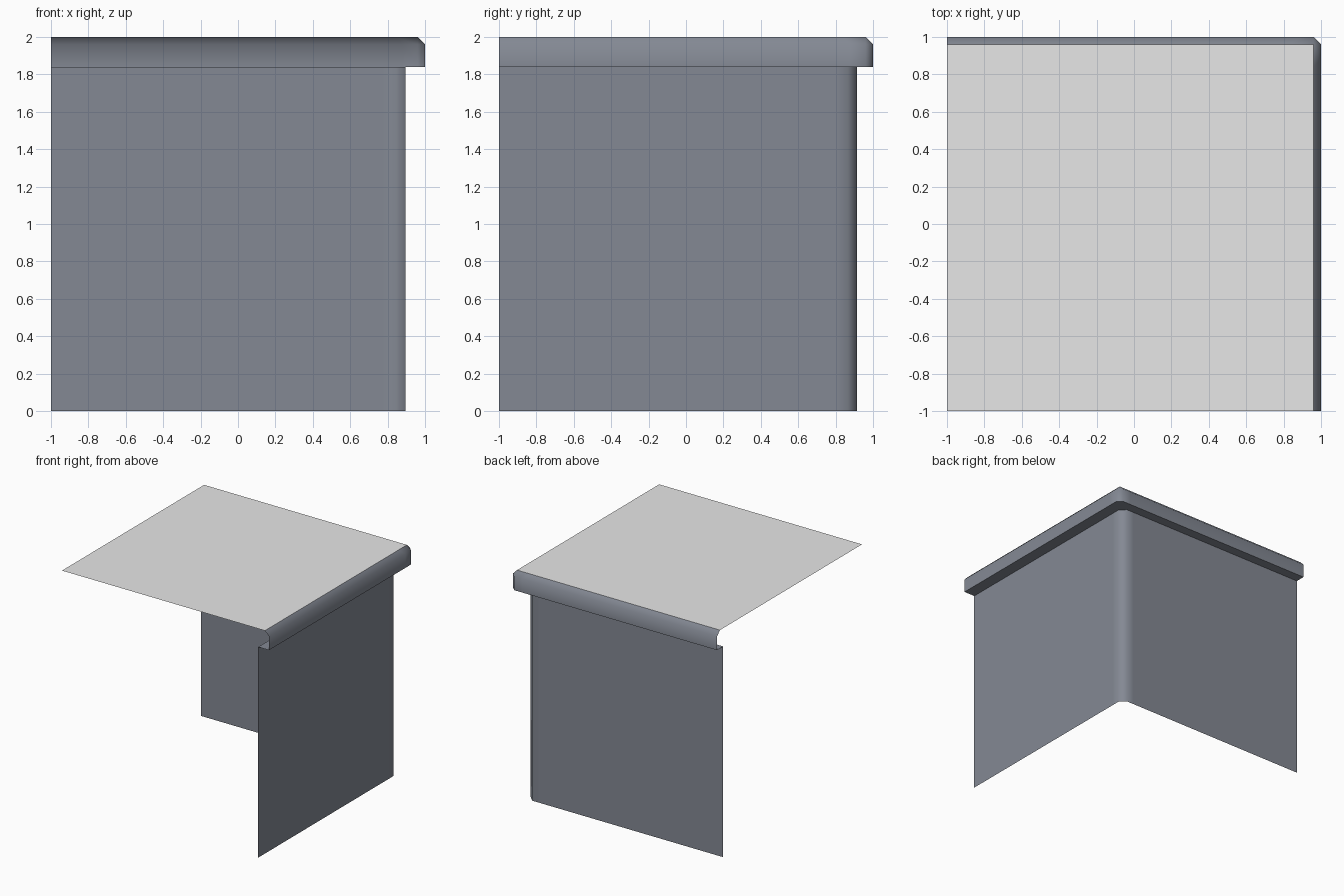
import bpy
import bmesh

# Remove the default cube
cube = bpy.data.objects.get("Cube")
if cube:
    bpy.data.objects.remove(cube, do_unlink=True)


def make_material(name, rgb):
    mat = bpy.data.materials.new(name)
    mat.use_nodes = True
    colour = (*rgb, 1.0)
    mat.diffuse_color = colour
    mat.node_tree.nodes["Principled BSDF"].inputs["Base Color"].default_value = colour
    return mat


slate = make_material("slate_grey", (0.23, 0.25, 0.295))
light = make_material("light_grey", (0.8, 0.8, 0.8))

SUPPORT = 0.12  # keeps the corner shading close to the corner


def corner_row(x, y, z, cut):
    """Path along the back side, round the cut corner and down the left side."""
    return [(-1, y, z), (x - SUPPORT, y, z), (x - cut, y, z),
            (x, y - cut, z), (x, y - SUPPORT, z), (x, -1, z)]


def make_object(name, rows, mat, smooth):
    """Skin a strip of quads between successive rows of points."""
    bm = bmesh.new()
    grid = [[bm.verts.new(p) for p in row] for row in rows]
    for upper, lower in zip(grid, grid[1:]):
        for i in range(len(upper) - 1):
            bm.faces.new((upper[i], upper[i + 1], lower[i + 1], lower[i]))
    bmesh.ops.remove_doubles(bm, verts=bm.verts[:], dist=0.0001)
    for face in bm.faces:
        face.smooth = smooth
    mesh = bpy.data.meshes.new(name)
    bm.to_mesh(mesh)
    bm.free()
    mesh.materials.append(mat)
    obj = bpy.data.objects.new(name, mesh)
    bpy.context.collection.objects.link(obj)
    return obj


# Rows shared by neighbouring parts
lip_top = corner_row(0.96, 0.96, 2.0, 0.0)
lip_bevel = corner_row(1.0, 1.0, 1.96, 0.04)
lip_bottom = corner_row(1.0, 1.0, 1.84, 0.04)
wall_top = corner_row(0.895, 0.915, 1.84, 0.05)
wall_bottom = corner_row(0.895, 0.915, 0.0, 0.05)

# Flat top surface
make_object("top_surface", [[(-1, 0.96, 2), (0.96, 0.96, 2)],
                            [(-1, -1, 2), (0.96, -1, 2)]], light, False)
# Overhanging bevelled edge
make_object("edge_lip", [lip_top, lip_bevel, lip_bottom], slate, True)
# Underside of the overhang
make_object("lip_underside", [lip_bottom, wall_top], slate, False)
# Two walls meeting at the softened corner
make_object("corner_wall", [wall_top, wall_bottom], slate, True)
